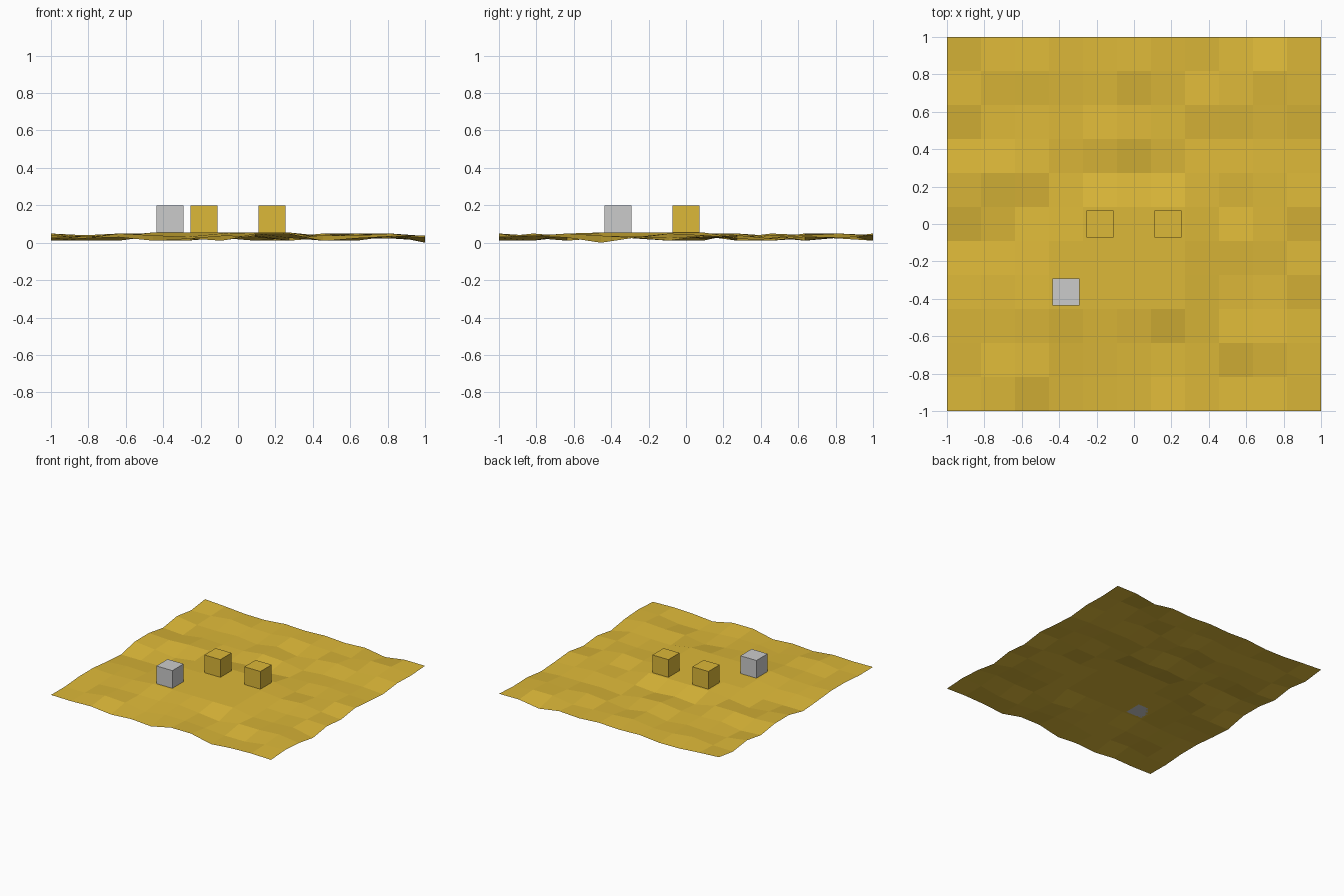
import bpy, bmesh, random

if "Cube" in bpy.data.objects:
    bpy.data.objects.remove(bpy.data.objects["Cube"])

random.seed(4)
N = 11                 # cells per side
C = 2 / N              # cell size
TOP = 0.3 * C          # highest ground level

gold = bpy.data.materials.new("gold")
gold.diffuse_color = (0.72, 0.48, 0.04, 1)
gold.use_nodes = True
gold.node_tree.nodes["Principled BSDF"].inputs["Base Color"].default_value = gold.diffuse_color

# crests and hollows that shape the rough ground, as grid nodes
crests = [(2, 10), (5, 10), (9, 10), (10, 10), (0, 9), (8, 9), (5, 8), (0, 7), (2, 7),
          (3, 7), (0, 6), (9, 5), (10, 2), (5, 2), (2, 1), (0, 11), (6, 0), (7, 0)]
hollows = [(4, 9), (6, 9), (11, 8), (1, 8), (7, 8), (4, 7), (6, 7), (2, 6), (1, 5),
           (2, 5), (0, 5), (8, 1), (9, 1), (7, 2), (4, 1), (3, 0), (5, 0), (8, 0),
           (11, 3), (11, 5), (9, 11)]


def height(i, j):
    h = random.uniform(0.4, 0.75) * TOP
    if 3 <= i <= 7 and 3 <= j <= 5 or 4 <= i <= 7 and j == 6:
        return TOP                      # level ground under the blocks
    if (i, j) in crests:
        return 0.9 * TOP
    if (i, j) in hollows:
        return 0.0 if (i, j) == (11, 3) else 0.2 * TOP
    return h


def add(name, bm, mat=None):
    mesh = bpy.data.meshes.new(name)
    bm.to_mesh(mesh)
    bm.free()
    ob = bpy.data.objects.new(name, mesh)
    bpy.context.collection.objects.link(ob)
    if mat:
        mesh.materials.append(mat)
    return ob


# faceted ground sheet
bm = bmesh.new()
bmesh.ops.create_grid(bm, x_segments=N, y_segments=N, size=1)
for v in bm.verts:
    v.co.z = height(round((v.co.x + 1) / C), round((v.co.y + 1) / C))
add("ground", bm, gold)

# blocks standing on the level ground
for name, x, y, mat in [("left_block", -C, 0, gold), ("right_block", C, 0, gold),
                        ("grey_block", -2 * C, -2 * C, None)]:
    bm = bmesh.new()
    bmesh.ops.create_cube(bm, size=0.8 * C)
    add(name, bm, mat).location = (x, y, TOP + 0.4 * C)
